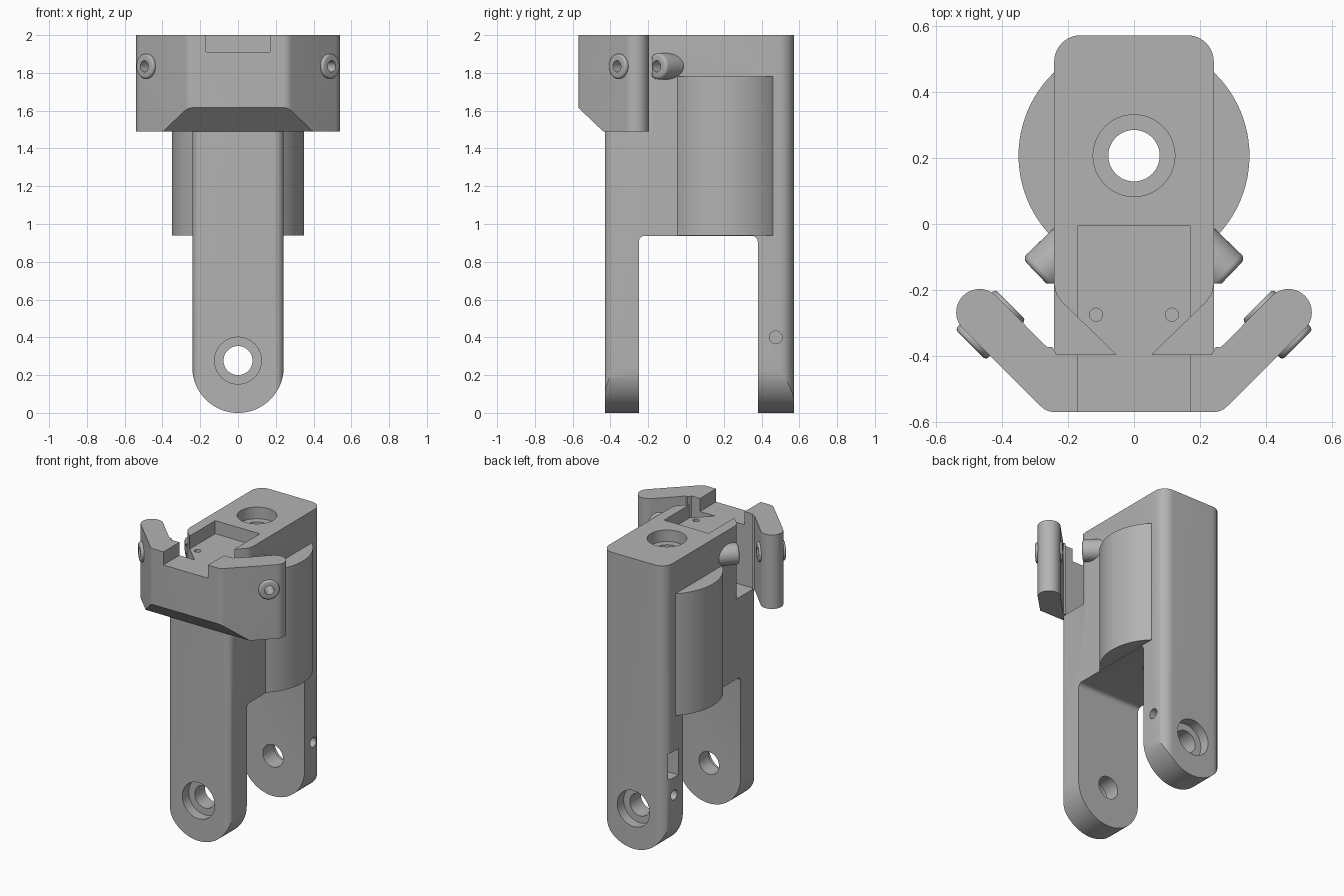
import bpy, bmesh, math
from mathutils import Vector

if "Cube" in bpy.data.objects:
    bpy.data.objects.remove(bpy.data.objects["Cube"], do_unlink=True)

grey = bpy.data.materials.new("plain grey")
grey.use_nodes = True
COLOUR = (0.45, 0.45, 0.45, 1)
grey.diffuse_color = COLOUR
grey.node_tree.nodes["Principled BSDF"].inputs["Base Color"].default_value = COLOUR


def finish(name, bm):
    bmesh.ops.recalc_face_normals(bm, faces=bm.faces)
    mesh = bpy.data.meshes.new(name)
    bm.to_mesh(mesh)
    bm.free()
    mesh.materials.append(grey)
    obj = bpy.data.objects.new(name, mesh)
    bpy.context.collection.objects.link(obj)
    return obj


def rounded(corners, steps=10):
    """Outline from (a, b, radius) corners, each replaced by an arc."""
    out = []
    for i, (a, b, r) in enumerate(corners):
        p = Vector((a, b))
        if r == 0:
            out.append(p)
            continue
        u = (Vector(corners[i - 1][:2]) - p).normalized()
        v = (Vector(corners[(i + 1) % len(corners)][:2]) - p).normalized()
        half = u.angle(v) / 2
        centre = p + (u + v).normalized() * r / math.sin(half)
        start = p + u * r / math.tan(half) - centre
        end = p + v * r / math.tan(half) - centre
        sweep = math.pi - 2 * half
        for k in range(steps + 1):
            t = sweep * k / steps
            out.append(centre + (start * math.sin(sweep - t) + end * math.sin(t)) / math.sin(sweep))
    return out


def prism(name, outline, lo, hi, axis="z"):
    place = {"x": lambda a, b, c: (c, a, b),
             "y": lambda a, b, c: (a, c, b),
             "z": lambda a, b, c: (a, b, c)}[axis]
    bm = bmesh.new()
    base = bm.faces.new([bm.verts.new(place(a, b, lo)) for a, b in outline])
    new = bmesh.ops.extrude_face_region(bm, geom=[base])["geom"]
    shift = Vector(place(0, 0, hi - lo))
    bmesh.ops.translate(bm, vec=shift, verts=[g for g in new if isinstance(g, bmesh.types.BMVert)])
    return finish(name, bm)


def box(name, x0, x1, y0, y1, z0, z1):
    return prism(name, [(x0, y0), (x1, y0), (x1, y1), (x0, y1)], z0, z1)


def rod(name, start, end, r, edge=0, sides=48):
    """Cylinder between two points, its far rim optionally rounded."""
    start, end = Vector(start), Vector(end)
    bm = bmesh.new()
    bmesh.ops.create_cone(bm, cap_ends=True, segments=sides, radius1=r, radius2=r,
                          depth=(end - start).length)
    if edge:
        rim = [e for e in bm.edges if all(v.co.z > 0 for v in e.verts)]
        bmesh.ops.bevel(bm, geom=rim, offset=edge, segments=4, affect="EDGES", profile=0.5)
    turn = (end - start).to_track_quat("Z", "Y").to_matrix().to_4x4()
    turn.translation = (start + end) / 2
    bm.transform(turn)
    return finish(name, bm)


def combine(target, other, operation="DIFFERENCE"):
    mod = target.modifiers.new("cut", "BOOLEAN")
    mod.operation, mod.solver, mod.object = operation, "EXACT", other
    bpy.context.view_layer.objects.active = target
    bpy.ops.object.modifier_apply(modifier=mod.name)
    bpy.data.objects.remove(other, do_unlink=True)


HALF, FRONT, BACK, BRACKET_Z = 0.242, -0.43, 0.572, 1.49

# Main body: rounded column with round-ended legs
body = prism("main_body", rounded([(-HALF, FRONT, .05), (HALF, FRONT, .05),
                                   (HALF, BACK, .08), (-HALF, BACK, .08)]), 0, 2)
ends = rounded([(-HALF, 0, .2419), (HALF, 0, .2419), (HALF, 2, 0), (-HALF, 2, 0)], 24)
combine(body, prism("leg_ends", ends, -1, 1, "y"), "INTERSECT")

# Motor barrel and angled screw bosses
combine(body, rod("barrel", (0, .207, .94), (0, .207, 1.78), .35, sides=96), "UNION")
for s in (-1, 1):
    combine(body, rod("boss", (s * .16, -.03, 1.835), (s * .29, -.155, 1.835), .07, .018), "UNION")
    combine(body, rod("boss_hole", (s * .23, -.1, 1.835), (s * .35, -.215, 1.835), .03))

# Gap between the legs
slot = rounded([(-.25, -.1, 0), (.38, -.1, 0), (.38, .937, .03), (-.25, .937, .03)], 6)
combine(body, prism("slot", slot, -1, 1, "x"))

# Neck clearance behind the bracket
for s in (-1, 1):
    corner = [(s * .055, -.395), (s * .22, -.235), (s * .236, -.212), (s * .243, -.18),
              (s * .3, -.18), (s * .3, -.5), (s * .055, -.5)]
    combine(body, prism("clearance", corner, BRACKET_Z, 2.1))

# Pocket, vertical bore and pocket screw holes
combine(body, box("pocket", -.17, .17, -.7, -.005, 1.91, 2.1))
combine(body, rod("bore", (0, .207, .8), (0, .207, 2.1), .078))
combine(body, rod("bore_seat", (0, .207, 1.92), (0, .207, 2.1), .124))
for s in (-1, 1):
    combine(body, rod("pocket_screw", (s * .115, -.275, 1.82), (s * .115, -.275, 2), .02, sides=24))

# Axle holes with outer seats, and side pin holes
combine(body, rod("axle", (0, -1, .277), (0, 1, .277), .077))
combine(body, rod("front_seat", (0, -1, .277), (0, FRONT + .07, .277), .124))
combine(body, rod("back_seat", (0, BACK - .07, .277), (0, 1, .277), .124))
for s in (-1, 1):
    for y in (-.34, .475):
        combine(body, rod("pin_hole", (s * .15, y, .4), (s * .5, y, .4), .034, sides=24))
combine(body, box("nut_slot", -.4, -.16, .43, .53, .52, .7))

# Front bracket with two swept arms
half = [(.265, -.57, .06), (.588, -.247, 0), (.588, -.247, 0)]
tip = Vector((.468, -.268))
arc = [tip + Vector((math.cos(a), math.sin(a))) * .071
       for a in [math.radians(-45 + 180 * k / 20) for k in range(21)]]
front_corner = rounded([(0, -.57, 0), (.265, -.57, .06), (.518, -.317, 0)])[1:-1]
right = front_corner + arc + [Vector((.275, -.362)), Vector((.262, -.374)),
                              Vector((.248, -.372)), Vector((.235, -.395))]
left = [Vector((-p.x, p.y)) for p in reversed(right)]
bracket = prism("front_bracket", right + left, BRACKET_Z, 2)
wedge = [(-.7, 1.74), (-.7, 1.3), (-.43 + .19, 1.3)]
combine(bracket, prism("under_bevel", wedge, -1, 1, "x"))
combine(bracket, box("notch", -.17, .17, -.7, -.3, 1.91, 2.1))

# Raised screw collars on both faces of each arm
for s in (-1, 1):
    mid = Vector((s * .435, -.305, 1.835))
    out = Vector((s, -1, 0)).normalized()
    for d in (-1, 1):
        combine(bracket, rod("collar", mid + out * d * .03, mid + out * d * .086, .066, .012), "UNION")
    combine(bracket, rod("arm_screw", mid - out * .2, mid + out * .2, .03, sides=32))

# Smooth shading on curved faces only
for obj in (body, bracket):
    bpy.ops.object.select_all(action="DESELECT")
    obj.select_set(True)
    bpy.context.view_layer.objects.active = obj
    bpy.ops.object.shade_smooth_by_angle(angle=math.radians(30))
